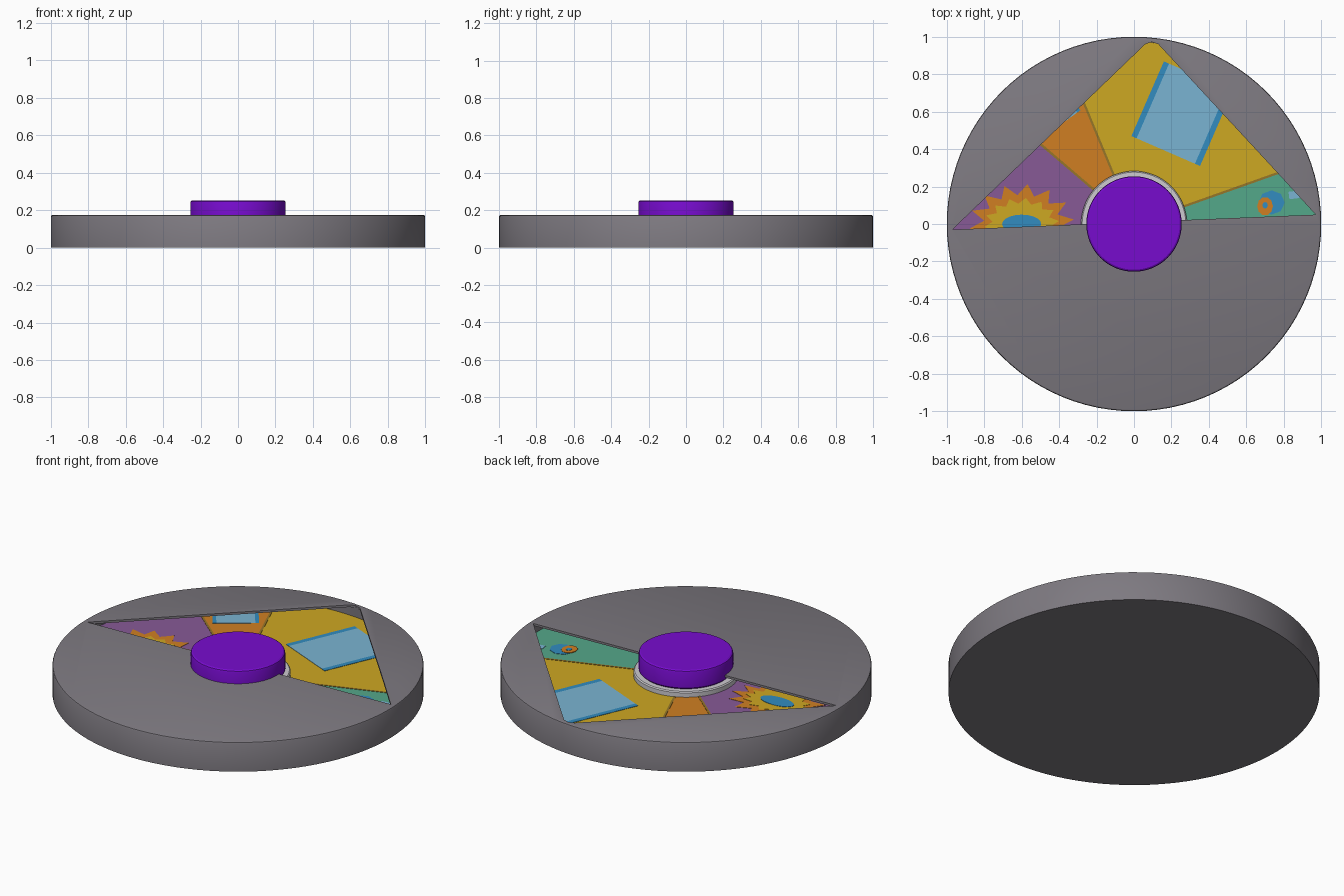
import bpy, bmesh, math
from math import sin, cos, radians, pi

if "Cube" in bpy.data.objects:
    bpy.data.objects.remove(bpy.data.objects["Cube"])


def lin(c):
    c /= 255
    return c / 12.92 if c <= 0.04045 else ((c + 0.055) / 1.055) ** 2.4


def material(name, r, g, b):
    m = bpy.data.materials.new(name)
    m.diffuse_color = (lin(r), lin(g), lin(b), 1)
    m.use_nodes = True
    m.node_tree.nodes["Principled BSDF"].inputs["Base Color"].default_value = m.diffuse_color
    return m


GREY = material("warm_grey", 126, 122, 129)
VIOLET = material("violet", 119, 12, 206)
SILVER = material("silver", 205, 203, 208)
YELLOW = material("yellow", 206, 168, 34)
ORANGE = material("orange", 208, 127, 34)
PLUM = material("plum", 135, 90, 150)
GREEN = material("green", 84, 168, 138)
SKY = material("light_blue", 122, 180, 210)
BLUE = material("blue", 50, 140, 192)
OLIVE = material("olive_brown", 150, 118, 40)


def finish(bm, name, mat):
    bmesh.ops.recalc_face_normals(bm, faces=bm.faces)
    me = bpy.data.meshes.new(name)
    bm.to_mesh(me)
    bm.free()
    ob = bpy.data.objects.new(name, me)
    bpy.context.collection.objects.link(ob)
    if mat:
        me.materials.append(mat)
    return ob


def select(ob):
    bpy.ops.object.select_all(action='DESELECT')
    ob.select_set(True)
    bpy.context.view_layer.objects.active = ob


def prism(name, pts, z0, z1, mat=None):
    """Extrude a flat outline from z0 to z1."""
    bm = bmesh.new()
    lo = [bm.verts.new((x, y, z0)) for x, y in pts]
    hi = [bm.verts.new((x, y, z1)) for x, y in pts]
    bm.faces.new(lo[::-1])
    bm.faces.new(hi)
    n = len(pts)
    for i in range(n):
        j = (i + 1) % n
        bm.faces.new((lo[i], lo[j], hi[j], hi[i]))
    return finish(bm, name, mat)


def turned(name, profile, mat=None, n=64):
    """Solid of revolution from (radius, z) points, capped at both ends."""
    bm = bmesh.new()
    rings = [[bm.verts.new((r * cos(2 * pi * i / n), r * sin(2 * pi * i / n), z))
              for i in range(n)] for r, z in profile]
    for a, b in zip(rings, rings[1:]):
        for i in range(n):
            j = (i + 1) % n
            bm.faces.new((a[i], a[j], b[j], b[i]))
    bm.faces.new(rings[0][::-1])
    bm.faces.new(rings[-1])
    return finish(bm, name, mat)


def polar(deg, u, v=0):
    """Point u outward along an angle and v sideways (clockwise)."""
    a = radians(deg)
    return (u * cos(a) + v * sin(a), u * sin(a) - v * cos(a))


def box_at(name, deg, u0, u1, v0, v1, z1, mat):
    return prism(name, [polar(deg, u0, v0), polar(deg, u0, v1),
                        polar(deg, u1, v1), polar(deg, u1, v0)], FLOOR - .002, z1, mat)


def ellipse(cx, cy, rx, ry, n=20):
    return [(cx + rx * cos(2 * pi * i / n), cy + ry * sin(2 * pi * i / n)) for i in range(n)]


def burst(cx, cy, rx, ry, inner, tips=14):
    pts = []
    for i in range(2 * tips):
        k = inner if i % 2 else 1
        a = pi * (i + .5 * (tips % 2)) / tips + pi / 14 * 0.5
        pts.append((cx + rx * k * cos(a), cy + ry * k * sin(a)))
    return pts


FLOOR = 0.108

# Casing: round box, hollow inside, with a triangular window in its thin lid
casing = turned("casing", [(1, 0), (1, .166), (.997, .172), (.99, .175)], GREY, 96)
cavity = turned("cavity_cutter", [(.978, .09), (.978, .162)], None, 96)
window = prism("window_cutter", [(-.97, -.03), (.97, .05), (.76, .28),
                                 (.13, .96), (.095, .972), (.06, .96)], .12, .3)
for cutter in (cavity, window):
    cutter.hide_render = True
    mod = casing.modifiers.new("cut", 'BOOLEAN')
    mod.operation = 'DIFFERENCE'
    mod.solver = 'EXACT'
    mod.object = cutter
    select(casing)
    bpy.ops.object.modifier_apply(modifier=mod.name)
    bpy.data.objects.remove(cutter)
select(casing)
bpy.ops.object.shade_smooth_by_angle(angle=radians(30))

# Wheel sectors inside the casing, with a thin divider at each start
sectors = [("green_sector", -19.5, 19.5, GREEN), ("yellow_sector", 19.5, 112.5, YELLOW),
           ("orange_sector", 112.5, 139.5, ORANGE), ("plum_sector", 139.5, 220.5, PLUM),
           ("lower_orange_sector", 220.5, 247.5, ORANGE),
           ("lower_yellow_sector", 247.5, 340.5, YELLOW)]
for name, a0, a1, mat in sectors:
    steps = max(4, round((a1 - a0) / 4))
    arc = [a0 + (a1 - a0) * i / steps for i in range(steps + 1)]
    prism(name, [polar(a, .974) for a in arc] + [polar(a, .2) for a in reversed(arc)],
          .092, FLOOR, mat)
    box_at(name + "_divider", a0, .25, .97, -.006, .006, FLOOR + .002, OLIVE)

# Cards with blue side stripes
for name, deg, u0, u1, half, edge in (("large_card", 66.5, .425, .86, .2, .03),
                                      ("small_card", 126, .66, .9, .125, .02),
                                      ("lower_small_card", 234, .66, .9, .125, .02),
                                      ("lower_large_card", 294, .425, .86, .2, .03)):
    box_at(name, deg, u0, u1, -half + edge, half - edge, FLOOR + .002, SKY)
    for s, side in ((-1, "left"), (1, "right")):
        box_at(f"{name}_{side}_stripe", deg, u0, u1, s * half, s * (half - edge),
               FLOOR + .002, BLUE)

# Burst picture on the plum sector
prism("burst_outer", burst(-.6, 0, .28, .215, .72), FLOOR - .002, FLOOR + .002, ORANGE)
prism("burst_inner", burst(-.6, 0, .2, .14, .78), FLOOR - .002, FLOOR + .004, YELLOW)
prism("burst_core", ellipse(-.6, 0, .105, .05), FLOOR - .002, FLOOR + .006, BLUE)

# Small spots on the green sector
prism("blue_spot", ellipse(.735, .115, .07, .065, 8), FLOOR - .002, FLOOR + .002, BLUE)
prism("orange_spot", ellipse(.7, .095, .042, .05, 10), FLOOR - .002, FLOOR + .004, ORANGE)
prism("spot_centre", ellipse(.7, .1, .015, .018, 8), FLOOR - .002, FLOOR + .006, BLUE)
box_at("small_tile", 7, .84, .9, -.07, -.03, FLOOR + .002, SKY)

# Collar on the wheel and the button on top
for ob in (turned("collar", [(.283, .1), (.283, .134), (.277, .14)], SILVER),
           turned("button", [(.245, .14), (.255, .15), (.255, .24), (.252, .248),
                             (.244, .253)], VIOLET)):
    select(ob)
    bpy.ops.object.shade_smooth_by_angle(angle=radians(30))
